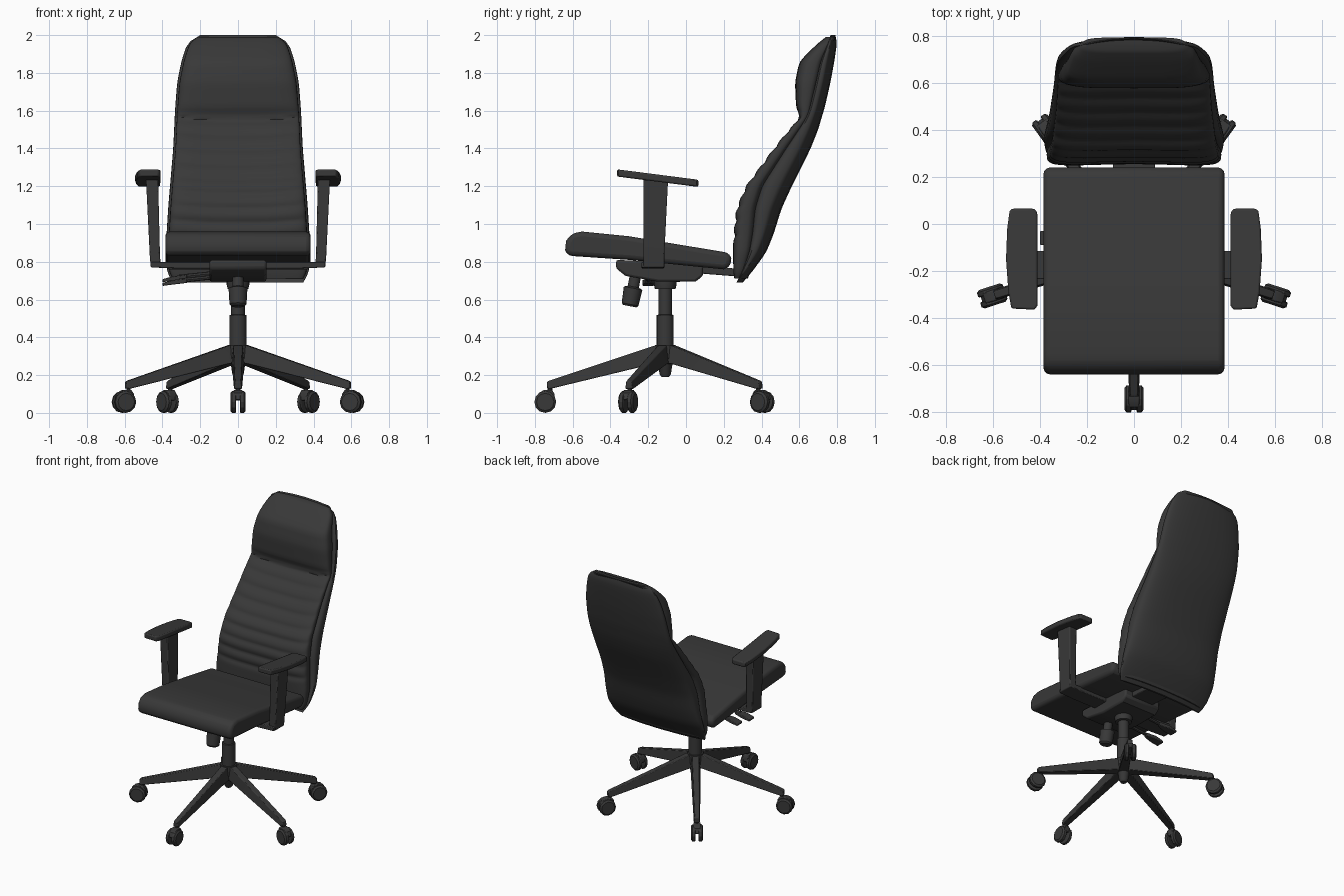
import bpy, bmesh, math
from mathutils import Matrix, Vector

if "Cube" in bpy.data.objects:
    bpy.data.objects.remove(bpy.data.objects["Cube"])

dark = bpy.data.materials.new("dark_grey")
dark.diffuse_color = (0.04, 0.04, 0.04, 1)
dark.use_nodes = True
dark.node_tree.nodes["Principled BSDF"].inputs["Base Color"].default_value = dark.diffuse_color
CY = -0.11  # column position in y


def finish(name, bm, bevel=0, segments=2, mirror=False, angle=35):
    bmesh.ops.recalc_face_normals(bm, faces=bm.faces)
    me = bpy.data.meshes.new(name)
    bm.to_mesh(me)
    bm.free()
    ob = bpy.data.objects.new(name, me)
    bpy.context.collection.objects.link(ob)
    me.materials.append(dark)
    if mirror:
        ob.modifiers.new("mirror", 'MIRROR')
    if bevel:
        b = ob.modifiers.new("bevel", 'BEVEL')
        b.width, b.segments, b.limit_method = bevel, segments, 'ANGLE'
        b.angle_limit = math.radians(40)
    bpy.ops.object.select_all(action='DESELECT')
    ob.select_set(True)
    bpy.context.view_layer.objects.active = ob
    bpy.ops.object.shade_smooth_by_angle(angle=math.radians(angle))
    return ob


def loft(name, rings, **kw):
    bm = bmesh.new()
    vs = [[bm.verts.new(p) for p in r] for r in rings]
    n = len(rings[0])
    for a, b in zip(vs, vs[1:]):
        for i in range(n):
            j = (i + 1) % n
            bm.faces.new((a[i], a[j], b[j], b[i]))
    bm.faces.new(vs[0])
    bm.faces.new(vs[-1])
    return finish(name, bm, **kw)


def prism_x(name, profile, x0, x1, **kw):
    return loft(name, [[(x, y, z) for y, z in profile] for x in (x0, x1)], **kw)


def rect(cx, cy, hx, hy, z):
    return [(cx - hx, cy - hy, z), (cx + hx, cy - hy, z), (cx + hx, cy + hy, z), (cx - hx, cy + hy, z)]


def tube(name, path, n=16, **kw):
    # path: (point, radius) pairs along one straight axis
    axis = (Vector(path[-1][0]) - Vector(path[0][0])).normalized()
    rot = axis.to_track_quat('Z', 'Y')
    rings = [[Vector(p) + rot @ Vector((r * math.cos(2 * math.pi * i / n), r * math.sin(2 * math.pi * i / n), 0))
              for i in range(n)] for p, r in path]
    return loft(name, rings, **kw)


# Seat cushion
prism_x("seat", [(-.64, .86), (-.635, .91), (-.605, .95), (-.55, .96), (-.3, .935), (0, .885), (.225, .848),
                 (.24, .82), (.235, .775), (.2, .76), (-.3, .81), (-.625, .832)],
        -.385, .385, bevel=.025, segments=3)

# Backrest stations: z, half width, front, seam, rear
BACK = [(.69, .345, .25, .262, .30), (.74, .375, .238, .285, .345), (.85, .385, .235, .32, .425),
        (.95, .378, .236, .335, .465), (1.08, .37, .25, .345, .505), (1.2, .36, .30, .38, .56),
        (1.4, .343, .45, .51, .66), (1.5, .338, .53, .58, .70), (1.57, .335, .605, .625, .72),
        (1.61, .333, .583, .64, .733), (1.75, .322, .577, .675, .765), (1.86, .30, .60, .70, .785),
        (1.94, .275, .68, .735, .797), (1.98, .25, .725, .755, .80), (2.0, .20, .757, .765, .79)]


def raw(z, k):
    for a, b in zip(BACK, BACK[1:]):
        if z <= b[0]:
            t = max(0, (z - a[0]) / (b[0] - a[0]))
            return a[k] + t * (b[k] - a[k])
    return BACK[-1][k]


def station(z, k):
    d = min(.025, z - .69, 2.0 - z)
    return (raw(z - d, k) + 2 * raw(z, k) + raw(z + d, k)) / 4


def back_ring(z, w, y0, y1, bow, ribs):
    ring, n = [], 40
    for i in range(n):
        a = 2 * math.pi * i / n
        c, s = math.cos(a), math.sin(a)
        u = math.copysign(abs(c) ** .45, c)
        v = math.copysign(abs(s) ** .6, s)
        y = (y0 + y1) / 2 + v * (y1 - y0) / 2 + bow * (1 - u * u)
        if ribs and v < 0:
            zz = z + .02 * (1 - u * u)
            if .9 < zz < 1.57:
                y += .012 * (1 - abs(math.sin(math.pi * (zz - 1.57) / .078))) * -v
        ring.append((u * w, y, z))
    return ring


shell, cushion = [], []
for i in range(121):
    z = .69 + 1.31 * i / 120
    w, f, s, r = (station(z, k) for k in (1, 2, 3, 4))
    if i % 3 == 0:
        shell.append(back_ring(z, w, s, r - .025, .025, False))
    if .71 < z < 1.99:
        cushion.append(back_ring(z, w - .012, f, s + .035, .02 if z < 1.5 else .02 * max(0, (1.6 - z) / .1), True))
loft("back_shell", shell)
loft("back_cushion", cushion, angle=50)

# Armrests
outline = [(.41, -.345), (.422, -.365), (.522, -.36), (.535, -.29), (.545, -.15), (.54, -.02),
           (.53, .055), (.52, .065), (.425, .065), (.412, .05)]
loft("arm_pad", [[(x, y, h - .128 * (y + .37)) for x, y in outline] for h in (1.252, 1.29)],
     bevel=.008, mirror=True)
loft("arm_post", [rect(.435, -.17, .027, .055, .77), rect(.44, -.17, .027, .055, .83),
                  rect(.455, -.16, .032, .065, 1.235)], bevel=.006, mirror=True)
loft("arm_bracket", [[(x, -.235, a), (x, -.115, a), (x, -.115, b), (x, -.235, b)]
                     for x, a, b in ((.13, .765, .80), (.33, .765, .80), (.46, .77, .80))],
     bevel=.005, mirror=True)

# Tilt mechanism with back connecting bar
prism_x("tilt_mechanism", [(-.37, .81), (-.37, .765), (-.32, .725), (-.15, .695), (.05, .695), (.09, .725), (.09, .79)],
        -.15, .15, bevel=.012)
prism_x("back_bar", [(.05, .74), (.30, .72), (.32, .76), (.05, .78)], -.09, .09, bevel=.006)

# Tension knob
tube("tension_knob", [((0, -.265, .74), .03), ((0, -.279, .668), .03), ((0, -.28, .66), .05),
                      ((0, -.296, .575), .045), ((0, -.298, .565), .036)])

# Two control levers on one side
for name, y, z in (("height_lever", -.2, .70), ("tilt_lever", -.06, .72)):
    tube(name + "_rod", [((-.12, y, z + .02), .012), ((-.31, y, z), .012)], n=8)
    loft(name + "_paddle", [[(x, y - h, zc - t), (x, y + h, zc - t), (x, y + h, zc + t), (x, y - h, zc + t)]
                            for x, h, t, zc in ((-.27, .014, .012, z), (-.34, .03, .012, z - .008),
                                                (-.40, .03, .008, z - .02))], bevel=.004)

# Gas column and hub
tube("gas_column", [((0, CY, z), r) for z, r in ((.35, .045), (.518, .045), (.52, .036), (.655, .036),
                                                 (.657, .055), (.68, .06), (.71, .06))], n=20)
tube("base_hub", [((0, CY, z), r) for z, r in ((.19, .02), (.205, .03), (.27, .04), (.29, .055), (.36, .055))], n=20)

# Five legs with twin wheel casters
for i in range(5):
    parts = []
    parts.append(loft("base_leg", [[(-b, -r, z0), (b, -r, z0), (t, -r, z1), (-t, -r, z1)]
                                   for r, b, t, z0, z1 in ((.02, .03, .022, .26, .36), (.06, .034, .024, .26, .355),
                                                           (.61, .022, .016, .127, .172), (.625, .02, .014, .13, .165))],
                      bevel=.004))
    parts.append(tube("caster_stem", [((0, -.61, .09), .012), ((0, -.61, .15), .012)], n=8))
    parts.append(prism_x("caster_hood", [(-.685, .07), (-.67, .105), (-.64, .122), (-.60, .122), (-.585, .10),
                                         (-.585, .065)], -.024, .024, bevel=.006))
    for s in (-1, 1):
        parts.append(tube("caster_wheel", [((s * x, -.635, .058), r) for x, r in
                                           ((.01, .052), (.014, .058), (.032, .058), (.041, .046))], n=12, angle=25))
    for ob in parts:
        ob.location = (0, CY, 0)
        ob.rotation_euler[2] = 2 * math.pi * i / 5
